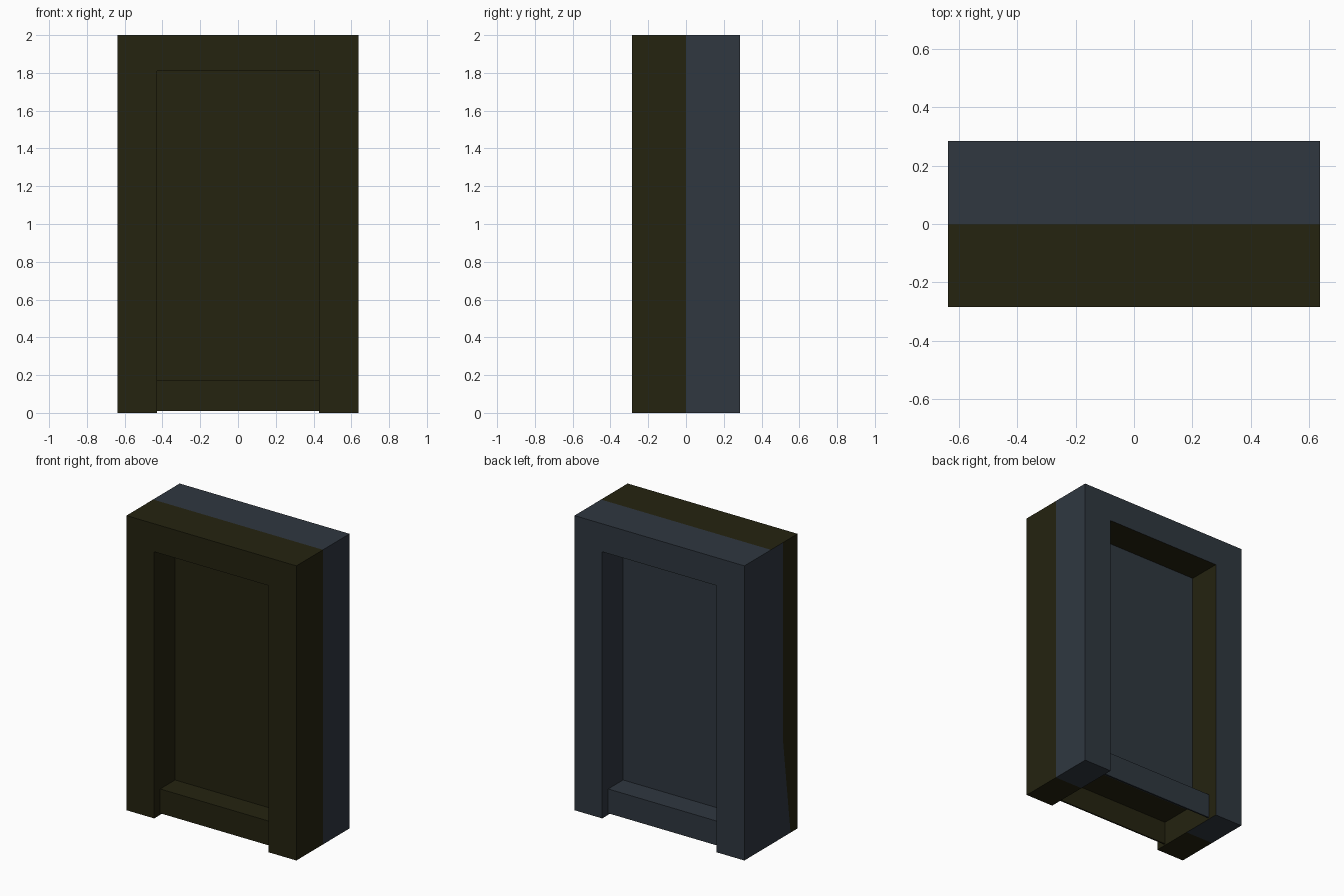
import bpy, bmesh
from mathutils import Vector

if "Cube" in bpy.data.objects:
    bpy.data.objects.remove(bpy.data.objects["Cube"])


def material(name, rgb):
    m = bpy.data.materials.new(name)
    m.use_nodes = True
    m.diffuse_color = (*rgb, 1)
    b = m.node_tree.nodes["Principled BSDF"]
    b.inputs["Base Color"].default_value = (*rgb, 1)
    b.inputs["Roughness"].default_value = 0.8
    return m


OLIVE = material("dark olive", (0.0180, 0.0168, 0.0050))
SLATE = material("dark slate", (0.0290, 0.0385, 0.0510))

W, IN = 0.638, 0.43          # outer and inner half widths
TOP, HEAD, SILL = 2.0, 1.81, 0.175
PANEL, APRON = 0.06, 0.22    # distances from the middle plane


def finish(name, bm, mats):
    me = bpy.data.meshes.new(name)
    bm.to_mesh(me)
    bm.free()
    for m in mats:
        me.materials.append(m)
    ob = bpy.data.objects.new(name, me)
    bpy.context.collection.objects.link(ob)
    return ob


def box(name, lo, hi, mat):
    bm = bmesh.new()
    bmesh.ops.create_cube(bm, size=1)
    lo, hi = Vector(lo), Vector(hi)
    for v in bm.verts:
        v.co = (lo + hi) / 2 + Vector(a * b for a, b in zip(v.co, hi - lo))
    return finish(name, bm, [mat])


def arch(depth):
    """Two posts and a lintel, swept from the middle plane to the given depth."""
    outline = [(-W, 0), (-IN, 0), (-IN, HEAD), (IN, HEAD),
               (IN, 0), (W, 0), (W, TOP), (-W, TOP)]
    bm = bmesh.new()
    face = bm.faces.new([bm.verts.new((x, depth, z)) for x, z in outline])
    rim = bmesh.ops.extrude_edge_only(bm, edges=face.edges[:])["geom"]
    for v in rim:
        if isinstance(v, bmesh.types.BMVert):
            v.co.y = 0
    bmesh.ops.recalc_face_normals(bm, faces=bm.faces[:])
    # an open shell: make sure the broad face looks outward
    bm.normal_update()
    if face.normal.y * depth < 0:
        bmesh.ops.reverse_faces(bm, faces=bm.faces[:])
    bm.normal_update()
    return bm


def slate_start(z):
    """Where slate begins on the -x flank, swinging forward near the floor."""
    return -0.13 - 0.08 * max(0, 0.65 - z) / 0.65


# front half of the frame, with the slate wrapping round the -x flank
bm = arch(-0.285)
for co, no in (((0, -0.13, 0), (0, 1, 0)), ((0, -0.13, 0.65), (0, 0.65, -0.08))):
    flank = [f for f in bm.faces if f.calc_center_median().x < -W + 0.001]
    geom = flank + list({e for f in flank for e in f.edges}) \
        + list({v for f in flank for v in f.verts})
    bmesh.ops.bisect_plane(bm, geom=geom, plane_co=co, plane_no=no)
for f in bm.faces:
    c = f.calc_center_median()
    f.material_index = int(c.x < -W + 0.001 and c.y > slate_start(c.z))
finish("front_frame", bm, [OLIVE, SLATE])

# back half of the frame, with olive on one jamb and the lintel underside
bm = arch(0.285)
for f in bm.faces:
    c = f.calc_center_median()
    jamb = abs(c.x + IN) < 0.001 and abs(f.normal.x) > 0.9
    soffit = abs(c.z - HEAD) < 0.001 and abs(f.normal.z) > 0.9
    f.material_index = int(jamb or soffit)
finish("back_frame", bm, [SLATE, OLIVE])

# recessed panel and hollow, open-bottomed sill on each face
for side, s, mat in (("front", -1, OLIVE), ("back", 1, SLATE)):
    def slab(part, y0, y1, z0, z1):
        a, b = sorted((s * y0, s * y1))
        box(f"{side}_{part}", (-IN, a, z0), (IN, b, z1), mat)
    slab("panel", 0, PANEL, SILL, HEAD)
    slab("sill_shelf", 0, APRON, SILL - 0.01, SILL)
    slab("sill_apron", APRON - 0.01, APRON, 0.01, SILL)
